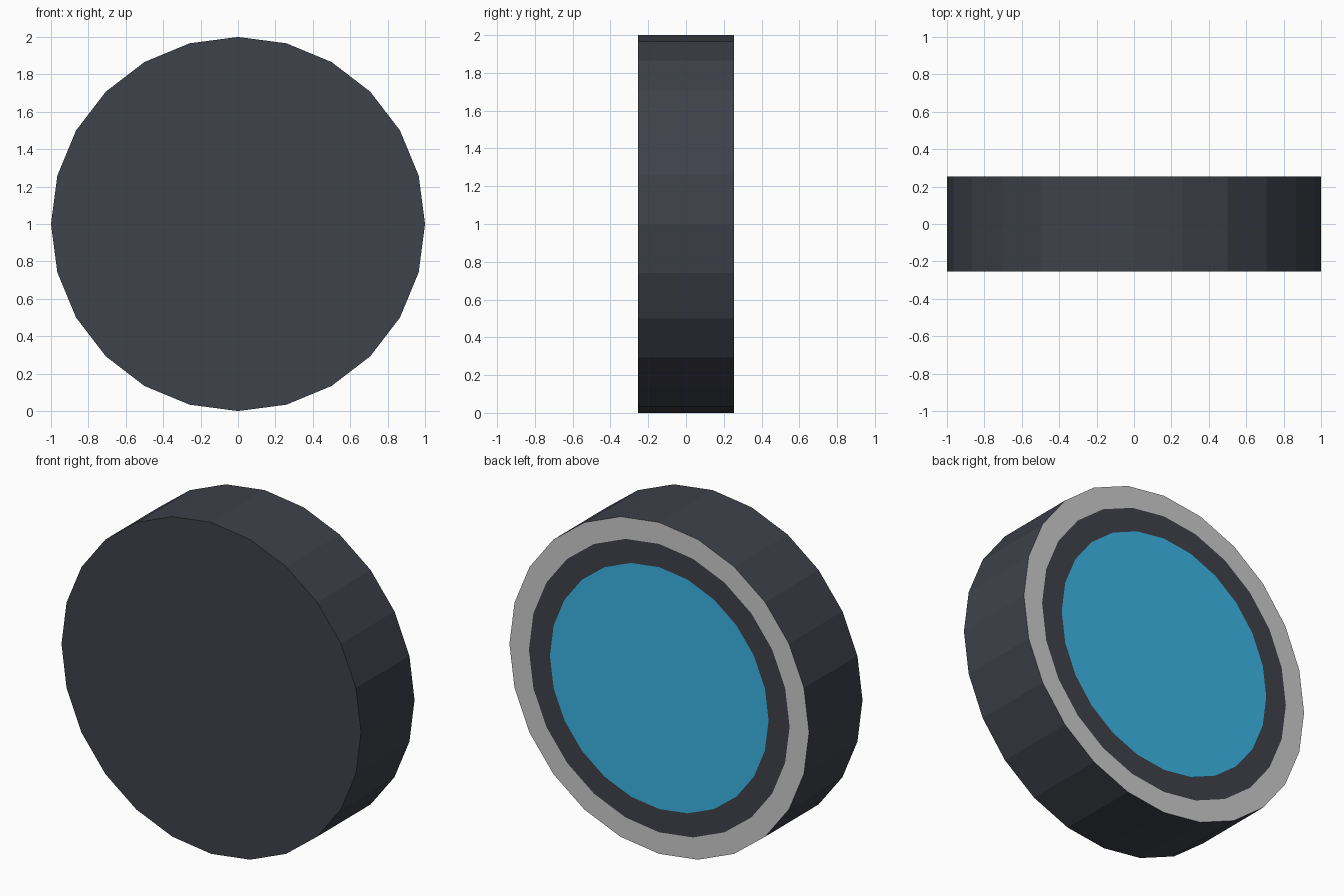
import bpy, bmesh
from math import sin, cos, pi

if "Cube" in bpy.data.objects:
    bpy.data.objects.remove(bpy.data.objects["Cube"])

SIDES = 24
HALF = 0.255      # half of the wheel width
R_TYRE, R_RIM, R_HUB = 1.0, 0.87, 0.73


def material(name, rgb):
    m = bpy.data.materials.new(name)
    m.diffuse_color = (*rgb, 1)
    m.use_nodes = True
    m.node_tree.nodes["Principled BSDF"].inputs["Base Color"].default_value = m.diffuse_color
    return m


def lathe(name, profile, mats, bands):
    """Spin (radius, y) points round the axle; radius 0 closes with a flat cap.
    bands gives the material slot of each profile segment."""
    bm = bmesh.new()
    rings = []
    for r, y in profile:
        rings.append([] if r == 0 else [
            bm.verts.new((r * cos(2 * pi * i / SIDES), y, 1 + r * sin(2 * pi * i / SIDES)))
            for i in range(SIDES)])
    for a, b, slot in zip(rings, rings[1:], bands):
        if not a or not b:
            bm.faces.new(a or b).material_index = slot
            continue
        for i in range(SIDES):
            j = (i + 1) % SIDES
            bm.faces.new((a[i], a[j], b[j], b[i])).material_index = slot
    bmesh.ops.recalc_face_normals(bm, faces=bm.faces)
    me = bpy.data.meshes.new(name)
    bm.to_mesh(me)
    bm.free()
    for m in mats:
        me.materials.append(m)
    ob = bpy.data.objects.new(name, me)
    bpy.context.collection.objects.link(ob)
    return ob


rubber = material("dark_rubber", (0.05, 0.054, 0.07))
blue = material("blue_hub", (0.043, 0.46, 0.78))
grey = material("light_grey", (0.8, 0.8, 0.8))

# Tyre: closed dark front, dark tread, grey band on the back, bore for the rim
lathe("tyre", [(0, -HALF), (R_TYRE, -HALF), (R_TYRE, HALF), (R_RIM, HALF), (R_RIM, 0.2)],
      [rubber, grey], [0, 0, 1, 0])

# Rim: dark ring set flush inside the tyre
lathe("rim", [(R_RIM, 0.2), (R_RIM, HALF), (R_HUB, HALF), (R_HUB, 0.2), (R_RIM, 0.2)],
      [rubber], [0, 0, 0, 0])

# Hub: blue core running through the wheel, just behind the front face
lathe("hub", [(0, -HALF + 0.002), (R_HUB, -HALF + 0.002), (R_HUB, HALF), (0, HALF)],
      [blue], [0, 0, 0])
